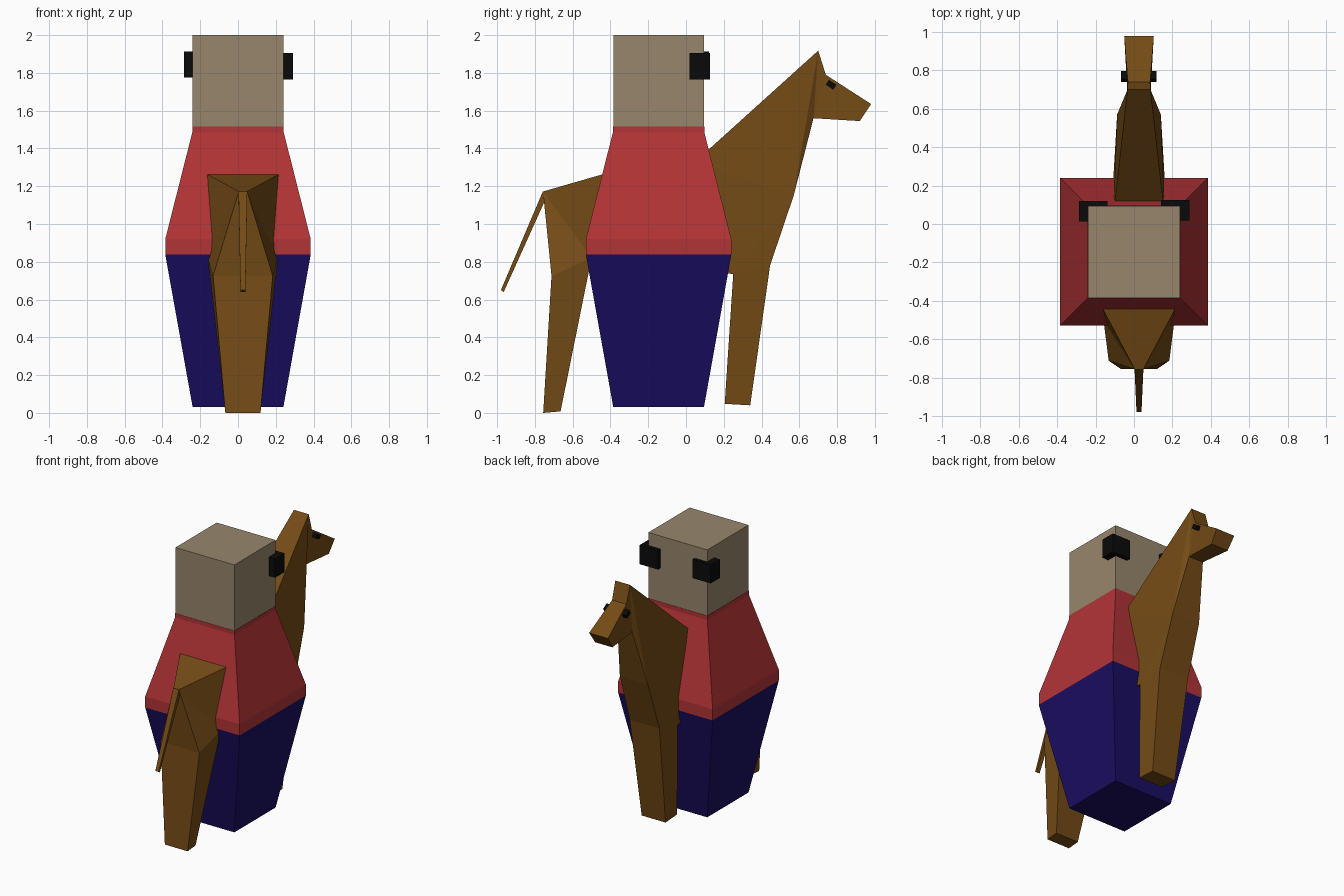
import bpy, bmesh
from mathutils import Vector

if "Cube" in bpy.data.objects:
    bpy.data.objects.remove(bpy.data.objects["Cube"])


def material(name, rgb):
    m = bpy.data.materials.new(name)
    m.diffuse_color = (*rgb, 1)
    m.use_nodes = True
    m.node_tree.nodes["Principled BSDF"].inputs["Base Color"].default_value = m.diffuse_color
    return m


TAN = material("tan", (0.31, 0.24, 0.15))
RED = material("red", (0.45, 0.034, 0.037))
BLUE = material("blue", (0.010, 0.004, 0.12))
BROWN = material("brown", (0.175, 0.07, 0.008))
BLACK = material("black", (0.003, 0.003, 0.003))


def make(name, verts, faces, mat):
    me = bpy.data.meshes.new(name)
    me.from_pydata(verts, [], faces)
    bm = bmesh.new()
    bm.from_mesh(me)
    bmesh.ops.recalc_face_normals(bm, faces=bm.faces)
    bm.to_mesh(me)
    bm.free()
    me.materials.append(mat)
    ob = bpy.data.objects.new(name, me)
    bpy.context.collection.objects.link(ob)
    return ob


def tower(name, rings, mat, cy=-0.145):
    """Stack of square rings given as (z, half width)."""
    verts = [(sx * h, cy + sy * h, z) for z, h in rings
             for sx, sy in ((-1, -1), (1, -1), (1, 1), (-1, 1))]
    n = len(rings)
    faces = [(0, 1, 2, 3), tuple(range(4 * n - 4, 4 * n))]
    for r in range(n - 1):
        for i in range(4):
            j = (i + 1) % 4
            faces.append((4 * r + i, 4 * r + j, 4 * r + 4 + j, 4 * r + 4 + i))
    return make(name, verts, faces, mat)


def slab(name, outline, panels, mat, cx=0.026):
    """Side outline of (y, z, half width), mirrored about x = cx."""
    n = len(outline)
    verts = [(cx + s * w, y, z) for s in (-1, 1) for y, z, w in outline]
    faces = [tuple(i + k for i in p) for k in (0, n) for p in panels]
    faces += [(i, (i + 1) % n, (i + 1) % n + n, i + n) for i in range(n)]
    return make(name, verts, faces, mat)


def box(name, lo, hi, mat):
    y0, y1, z0, z1 = lo[1], hi[1], lo[2], hi[2]
    w = (hi[0] - lo[0]) / 2
    pts = [(y0, z0, w), (y1, z0, w), (y1, z1, w), (y0, z1, w)]
    return slab(name, pts, [(0, 1, 2, 3)], mat, (lo[0] + hi[0]) / 2)


# Rider
tower("rider_trousers", [(0.03, 0.24), (0.838, 0.385)], BLUE)
tower("rider_shirt", [(0.838, 0.385), (0.92, 0.385), (1.485, 0.242), (1.515, 0.242)], RED)
tower("rider_head", [(1.515, 0.24), (2.0, 0.24)], TAN)
box("rider_eye_left", (-0.286, 0.014, 1.775), (-0.138, 0.121, 1.912), BLACK)
box("rider_eye_right", (0.140, 0.018, 1.765), (0.290, 0.126, 1.905), BLACK)

# Two-legged horse, one closed body running through the rider
horse = [
    (-0.756, 0.000, 0.093),  # 0 rear foot back
    (-0.664, 0.008, 0.093),  # 1 rear foot front
    (-0.500, 0.820, 0.185),  # 2 flank
    (0.250, 0.735, 0.133),   # 3 front leg top
    (0.205, 0.048, 0.097),   # 4 front foot back
    (0.340, 0.040, 0.097),   # 5 front foot front
    (0.445, 0.780, 0.121),   # 6 chest bottom
    (0.570, 1.150, 0.114),   # 7 chest
    (0.675, 1.560, 0.060),   # 8 throat
    (0.920, 1.545, 0.070),   # 9 chin
    (0.980, 1.635, 0.077),   # 10 nose
    (0.740, 1.790, 0.058),   # 11 brow
    (0.700, 1.918, 0.060),   # 12 crown
    (0.050, 1.331, 0.133),   # 13 withers
    (-0.400, 1.275, 0.211),  # 14 croup
    (-0.757, 1.172, 0.022),  # 15 rump
    (-0.712, 0.725, 0.158),  # 16 hip
]
slab("horse_body", horse,
     [(0, 1, 2, 16), (16, 2, 15), (15, 2, 14), (2, 3, 13, 14), (3, 4, 5, 6),
      (3, 6, 7), (3, 7, 13), (13, 7, 12), (12, 7, 8), (12, 8, 11), (8, 9, 10, 11)], BROWN)

# Tail
slab("horse_tail",
     [(-0.758, 1.172, 0.023), (-0.980, 0.650, 0.013),
      (-0.965, 0.640, 0.013), (-0.735, 1.150, 0.023)], [(0, 1, 2, 3)], BROWN)

# Horse eyes, tilted along the face
along, across = Vector((0.020, -0.013)), Vector((0.008, 0.013))
mid = Vector((0.768, 1.737))
corners = [mid + a * along + b * across for a, b in ((-1, -1), (1, -1), (1, 1), (-1, 1))]
for side, s in (("left", -1), ("right", 1)):
    slab("horse_eye_" + side, [(p.x, p.y, 0.025) for p in corners],
         [(0, 1, 2, 3)], BLACK, 0.025 + s * 0.068)
